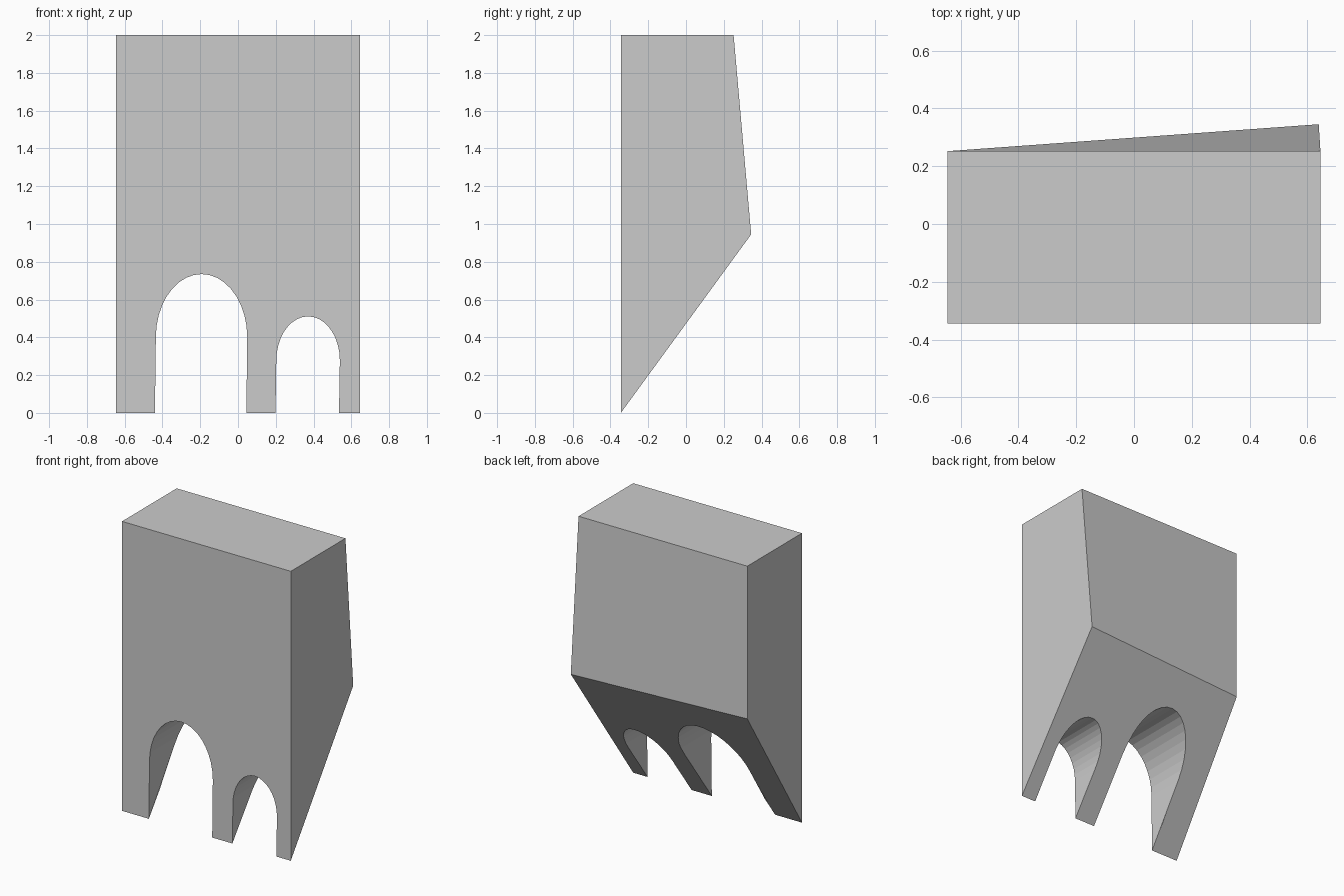
import bpy
import bmesh
from math import cos, sin, pi

cube = bpy.data.objects.get("Cube")
if cube:
    bpy.data.objects.remove(cube, do_unlink=True)

HALF_W, FRONT, BACK, KNEE_Z = 0.645, -0.345, 0.252, 0.945

grey = bpy.data.materials.new("stone_grey")
grey.use_nodes = True
grey.diffuse_color = (0.6, 0.6, 0.6, 1)
grey.node_tree.nodes["Principled BSDF"].inputs["Base Color"].default_value = (0.6, 0.6, 0.6, 1)


def loft(name, start, end):
    """Closed solid between two matching outlines."""
    bm = bmesh.new()
    a = [bm.verts.new(p) for p in start]
    b = [bm.verts.new(p) for p in end]
    bm.faces.new(a)
    bm.faces.new(b[::-1])
    n = len(a)
    for i in range(n):
        j = (i + 1) % n
        bm.faces.new((a[i], b[i], b[j], a[j]))
    bmesh.ops.recalc_face_normals(bm, faces=bm.faces)
    mesh = bpy.data.meshes.new(name)
    bm.to_mesh(mesh)
    bm.free()
    mesh.materials.append(grey)
    obj = bpy.data.objects.new(name, mesh)
    bpy.context.collection.objects.link(obj)
    return obj


def side_profile(x, knee_x, knee_y):
    return [(x, FRONT, 0), (knee_x, knee_y, KNEE_Z), (x, BACK, 2), (x, FRONT, 2)]


# Wall block: the back bulges toward one end above a sloping underside
wall = loft("wall_block",
            side_profile(-HALF_W, -HALF_W, BACK),
            side_profile(HALF_W, 0.639, 0.345))


def arch_cutter(name, x, size, steps=18):
    """Elliptical arch on straight legs, running front to back."""
    half, spring, rise = 0.242 * size, 0.4 * size, 0.335 * size
    outline = [(x + half * cos(pi * i / steps), spring + rise * sin(pi * i / steps))
               for i in range(steps + 1)]
    outline += [(x - half - 0.006, -0.1), (x + half - 0.006, -0.1)]
    cutter = loft(name, [(px, -1, pz) for px, pz in outline],
                  [(px, 1, pz) for px, pz in outline])
    cutter.hide_render = True
    return cutter


# Arched openings
cutters = [arch_cutter("large_arch_cutter", -0.193, 1.0),
           arch_cutter("small_arch_cutter", 0.371, 0.695)]
for cutter in cutters:
    mod = wall.modifiers.new("arch_opening", "BOOLEAN")
    mod.operation = "DIFFERENCE"
    mod.solver = "EXACT"
    mod.object = cutter

# Bake the openings and drop the cutters
bpy.context.view_layer.update()
evaluated = wall.evaluated_get(bpy.context.evaluated_depsgraph_get())
baked = bpy.data.meshes.new_from_object(evaluated)
wall.modifiers.clear()
wall.data = baked
for cutter in cutters:
    bpy.data.objects.remove(cutter, do_unlink=True)
